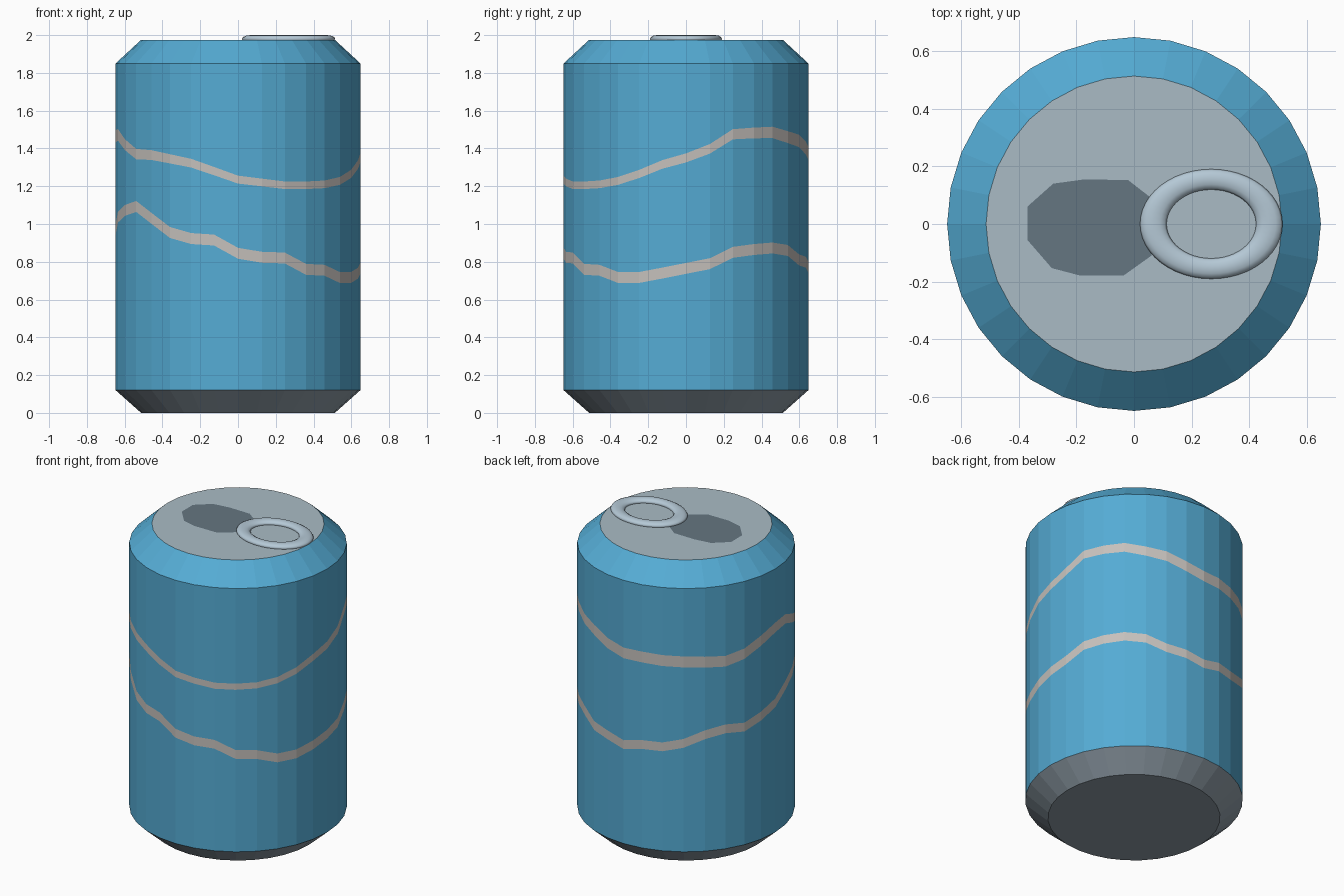
import bpy
from math import sin, cos, tau, radians

if "Cube" in bpy.data.objects:
    bpy.data.objects.remove(bpy.data.objects["Cube"])

N = 32                 # sides of the can
R, R_END = 0.648, 0.513


def material(name, rgb):
    m = bpy.data.materials.new(name)
    m.diffuse_color = (*rgb, 1)
    m.use_nodes = True
    m.node_tree.nodes["Principled BSDF"].inputs["Base Color"].default_value = m.diffuse_color
    return m


BLUE = material("blue", (0.09, 0.41, 0.66))
CREAM = material("warm_grey", (0.56, 0.53, 0.50))
STEEL = material("steel", (0.40, 0.50, 0.56))
BASE = material("base_grey", (0.27, 0.33, 0.38))
DARK = material("dark_grey", (0.13, 0.18, 0.22))
RING = material("ring_steel", (0.46, 0.58, 0.67))


def make(name, verts, faces, mats, indices=None):
    me = bpy.data.meshes.new(name)
    me.from_pydata(verts, [], faces)
    for m in mats:
        me.materials.append(m)
    if indices:
        me.polygons.foreach_set("material_index", indices)
    me.update()
    ob = bpy.data.objects.new(name, me)
    bpy.context.collection.objects.link(ob)
    return ob


def loop(radius, heights):
    # ring of points, starting at the front (-y) and turning towards +x
    return [(radius * sin(tau * i / N), -radius * cos(tau * i / N), z)
            for i, z in enumerate(heights)]


def strips(rows):
    # quads joining consecutive loops, bottom to top
    return [(r * N + i, r * N + (i + 1) % N, (r + 1) * N + (i + 1) % N, (r + 1) * N + i)
            for r in range(rows - 1) for i in range(N)]


# Middle heights of the two wavy stripes, one per side of the can
upper = [1.235, 1.22, 1.205, 1.205, 1.21, 1.228, 1.265, 1.315,
         1.35, 1.398, 1.475, 1.482, 1.485, 1.46, 1.44, 1.40,
         1.373, 1.375, 1.37, 1.368, 1.362, 1.352, 1.375, 1.425,
         1.465, 1.472, 1.42, 1.37, 1.365, 1.345, 1.322, 1.28]
lower = [0.845, 0.824, 0.82, 0.76, 0.755, 0.717, 0.717, 0.74,
         0.765, 0.79, 0.85, 0.865, 0.873, 0.86, 0.81, 0.797,
         0.77, 0.80, 0.803, 0.833, 0.885, 0.908, 0.893, 0.93,
         0.97, 1.037, 1.072, 1.093, 1.03, 0.955, 0.923, 0.915]
half_up = [0.028 + 0.008 * cos(tau * i / N - radians(210)) for i in range(N)]

# Body wall with the stripes cut in as rows of faces, plus the shoulder
rows = [[0.12] * N,
        [z - 0.029 for z in lower], [z + 0.029 for z in lower],
        [z - h for z, h in zip(upper, half_up)],
        [z + h for z, h in zip(upper, half_up)],
        [1.85] * N]
verts = [v for row in rows for v in loop(R, row)] + loop(R_END, [1.975] * N)
row_mats = [0, 1, 0, 1, 0, 0]
make("can_body", verts, strips(7), [BLUE, CREAM], [m for m in row_mats for _ in range(N)])

# Tapered base with closed underside
make("can_base", loop(R_END, [0] * N) + loop(R, [0.12] * N),
     strips(2) + [tuple(reversed(range(N)))], [BASE])

# Flat lid
make("lid", loop(R_END, [1.975] * N), [tuple(range(N))], [STEEL])

# Dark drinking opening, lying on the lid
outline = [(-0.37, 0.06), (-0.37, -0.055), (-0.285, -0.153), (-0.19, -0.178),
           (-0.035, -0.178), (0.06, -0.11), (0.09, 0.0), (0.06, 0.09),
           (-0.02, 0.152), (-0.17, 0.155), (-0.28, 0.14)]
make("opening", [(x, y, 1.9765) for x, y in outline], [tuple(range(len(outline)))], [DARK])

# Oval pull ring
bpy.ops.mesh.primitive_torus_add(location=(0.268, 0, 1.98), major_segments=48,
                                 minor_segments=12, major_radius=0.201, minor_radius=0.046)
ring = bpy.context.object
ring.name = "pull_ring"
ring.scale = (1, 0.77, 0.02 / 0.046)
bpy.ops.object.transform_apply(location=False, rotation=False, scale=True)
bpy.ops.object.shade_smooth()
ring.data.materials.append(RING)
